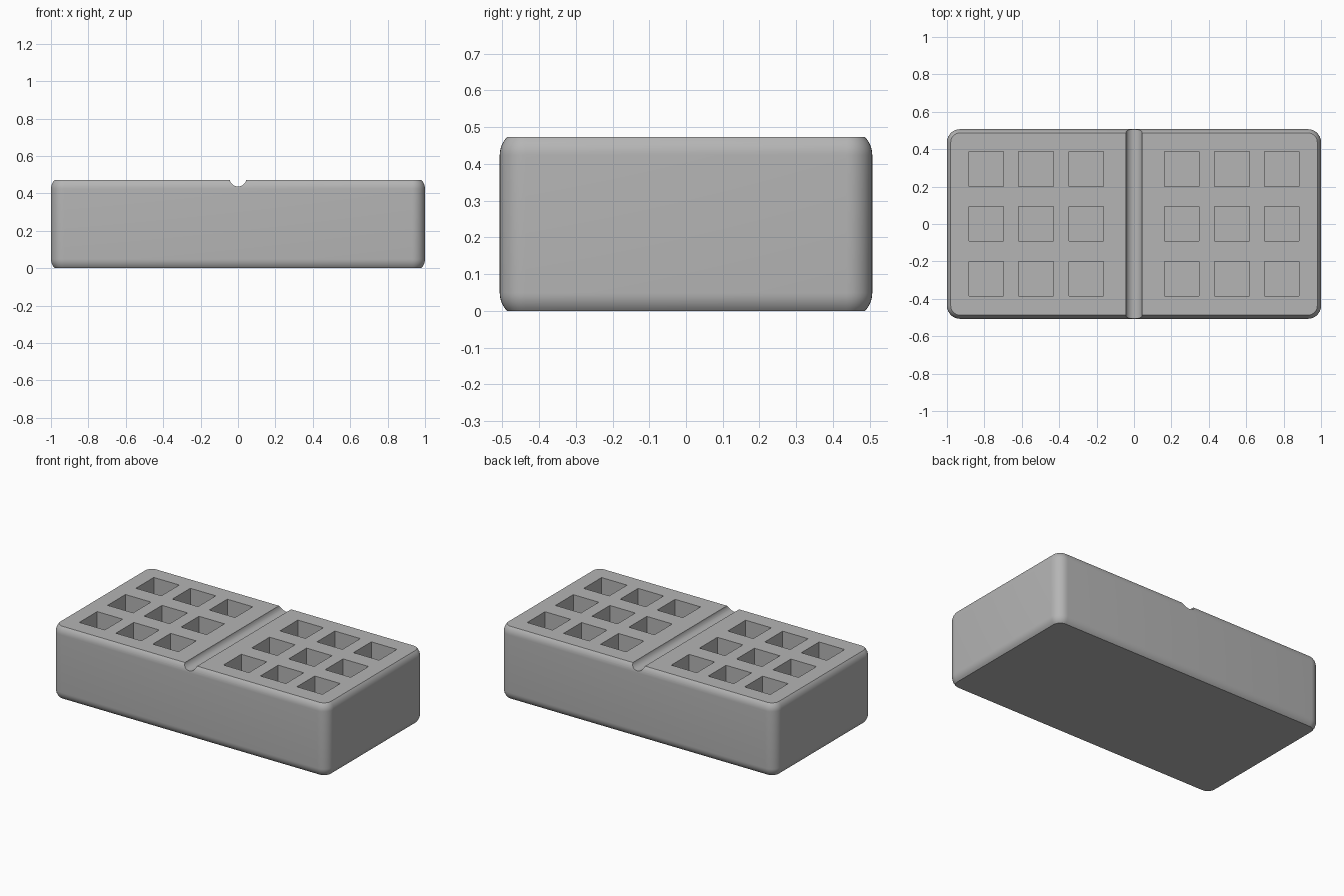
import bpy, bmesh, math

if "Cube" in bpy.data.objects:
    bpy.data.objects.remove(bpy.data.objects["Cube"])

HX, HY, H = 1.0, 0.507, 0.473      # half length, half width, height
R = 0.07                           # edge rounding radius
INSET = 0.02                       # rim pull-in where flat top/bottom cut the rounding
SEG = 8

grey = bpy.data.materials.new("plain grey")
grey.diffuse_color = (0.46, 0.46, 0.46, 1)
grey.use_nodes = True
grey.node_tree.nodes["Principled BSDF"].inputs["Base Color"].default_value = grey.diffuse_color


def make_object(name, bm):
    bmesh.ops.recalc_face_normals(bm, faces=bm.faces[:])
    mesh = bpy.data.meshes.new(name)
    bm.to_mesh(mesh)
    bm.free()
    obj = bpy.data.objects.new(name, mesh)
    bpy.context.collection.objects.link(obj)
    mesh.materials.append(grey)
    return obj


def rounded_ring(bm, inset, z):
    """Rounded rectangle outline at height z."""
    verts = []
    r = R - inset
    for k, (sx, sy) in enumerate(((1, 1), (-1, 1), (-1, -1), (1, -1))):
        for i in range(SEG + 1):
            a = math.pi / 2 * (k + i / SEG)
            verts.append(bm.verts.new((sx * (HX - R) + r * math.cos(a),
                                       sy * (HY - R) + r * math.sin(a), z)))
    return verts


# Block: stacked outlines, rounding stops short of horizontal at top and bottom
end = math.acos((R - INSET) / R)
rise = R * math.sin(end)
arc = [(R * (1 - math.cos(end * i / 6)), R * math.sin(end * i / 6)) for i in range(7)]
levels = [(d, rise - h) for d, h in reversed(arc)] + [(d, H - rise + h) for d, h in arc]
bm = bmesh.new()
rings = [rounded_ring(bm, d, z) for d, z in levels]
for lo, hi in zip(rings, rings[1:]):
    n = len(lo)
    for i in range(n):
        j = (i + 1) % n
        bm.faces.new((lo[i], lo[j], hi[j], hi[i]))
bm.faces.new(rings[0])
bm.faces.new(rings[-1])
block = make_object("block", bm)

# Pockets: two 3 x 3 groups of square wells
SIZE, DEPTH = 0.185, 0.3
bm = bmesh.new()
for side in (-1, 1):
    for x in (0.256, 0.524, 0.789):
        for y in (-0.292, 0.001, 0.294):
            made = bmesh.ops.create_cube(bm, size=1)["verts"]
            bmesh.ops.scale(bm, vec=(SIZE, SIZE, DEPTH * 2), verts=made)
            bmesh.ops.translate(bm, vec=(side * x, y, H), verts=made)
pockets = make_object("pocket_cutter", bm)

# Groove: round channel across the middle
bm = bmesh.new()
GR, GZ, N = 0.045, H + 0.009, 32
ends = [[bm.verts.new((GR * math.cos(2 * math.pi * i / N), y,
                       GZ + GR * math.sin(2 * math.pi * i / N))) for i in range(N)]
        for y in (-0.7, 0.7)]
for i in range(N):
    j = (i + 1) % N
    bm.faces.new((ends[0][i], ends[0][j], ends[1][j], ends[1][i]))
for e in ends:
    bm.faces.new(e)
groove = make_object("groove_cutter", bm)

# Cut, then smooth the rounded parts only
bpy.context.view_layer.objects.active = block
block.select_set(True)
for cutter in (pockets, groove):
    cutter.hide_render = True
    mod = block.modifiers.new(cutter.name, "BOOLEAN")
    mod.operation, mod.solver, mod.object = "DIFFERENCE", "EXACT", cutter
    bpy.ops.object.modifier_apply(modifier=mod.name)
    bpy.data.objects.remove(cutter)
bpy.ops.object.shade_smooth_by_angle(angle=math.radians(30))
